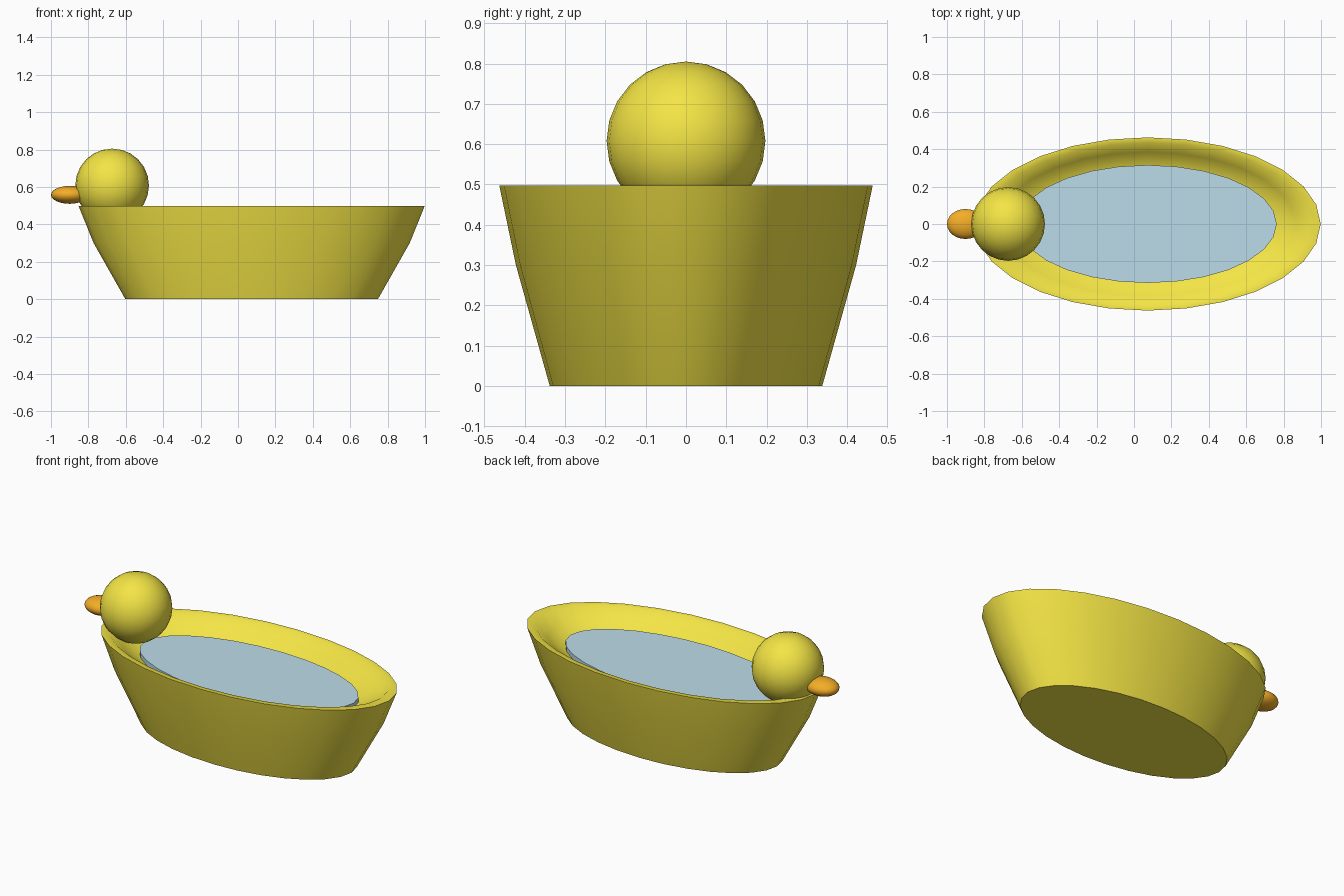
import bpy, bmesh, math

if "Cube" in bpy.data.objects:
    bpy.data.objects.remove(bpy.data.objects["Cube"])

SEG = 28
CX = 0.073


def material(name, rgb):
    m = bpy.data.materials.new(name)
    m.diffuse_color = (*rgb, 1)
    m.use_nodes = True
    m.node_tree.nodes["Principled BSDF"].inputs["Base Color"].default_value = m.diffuse_color
    return m


YELLOW = material("yellow", (0.90, 0.78, 0.06))
ORANGE = material("orange", (0.90, 0.42, 0.02))
BLUE = material("water_blue", (0.50, 0.72, 0.82))


def loft(name, profile, mat, angle):
    """Stack of elliptical rings (rx, ry, z), capped at both ends."""
    bm = bmesh.new()
    rings = []
    for rx, ry, z in profile:
        rings.append([bm.verts.new((CX + rx * math.cos(math.tau * i / SEG),
                                    ry * math.sin(math.tau * i / SEG), z))
                      for i in range(SEG)])
    for a, b in zip(rings, rings[1:]):
        for i in range(SEG):
            j = (i + 1) % SEG
            bm.faces.new((a[i], a[j], b[j], b[i]))
    bm.faces.new(rings[0][::-1])
    bm.faces.new(rings[-1])
    bmesh.ops.recalc_face_normals(bm, faces=bm.faces)
    me = bpy.data.meshes.new(name)
    bm.to_mesh(me)
    bm.free()
    ob = bpy.data.objects.new(name, me)
    bpy.context.collection.objects.link(ob)
    finish(ob, mat, angle)


def finish(ob, mat, angle):
    ob.data.materials.append(mat)
    bpy.ops.object.select_all(action='DESELECT')
    ob.select_set(True)
    bpy.context.view_layer.objects.active = ob
    bpy.ops.object.shade_smooth_by_angle(angle=math.radians(angle))


def ball(name, loc, radii, mat):
    bpy.ops.mesh.primitive_uv_sphere_add(segments=24, ring_count=12, radius=1, location=loc)
    ob = bpy.context.object
    ob.name = name
    ob.scale = radii
    bpy.ops.object.transform_apply(location=False, rotation=False, scale=True)
    finish(ob, mat, 40)


# Hollow oval tub: outer wall, rim, then inner wall down to a floor
loft("tub", [(0.675, 0.338, 0), (0.845, 0.422, 0.30), (0.925, 0.463, 0.497),
             (0.87, 0.435, 0.497), (0.79, 0.385, 0.44), (0.66, 0.30, 0.38)], YELLOW, 60)

# Water surface
loft("water", [(0.69, 0.315, 0.385), (0.69, 0.315, 0.42)], BLUE, 40)

# Round head and flattened bill
ball("head", (-0.673, 0, 0.608), (0.197, 0.197, 0.197), YELLOW)
ball("bill", (-0.90, 0, 0.558), (0.10, 0.08, 0.048), ORANGE)
